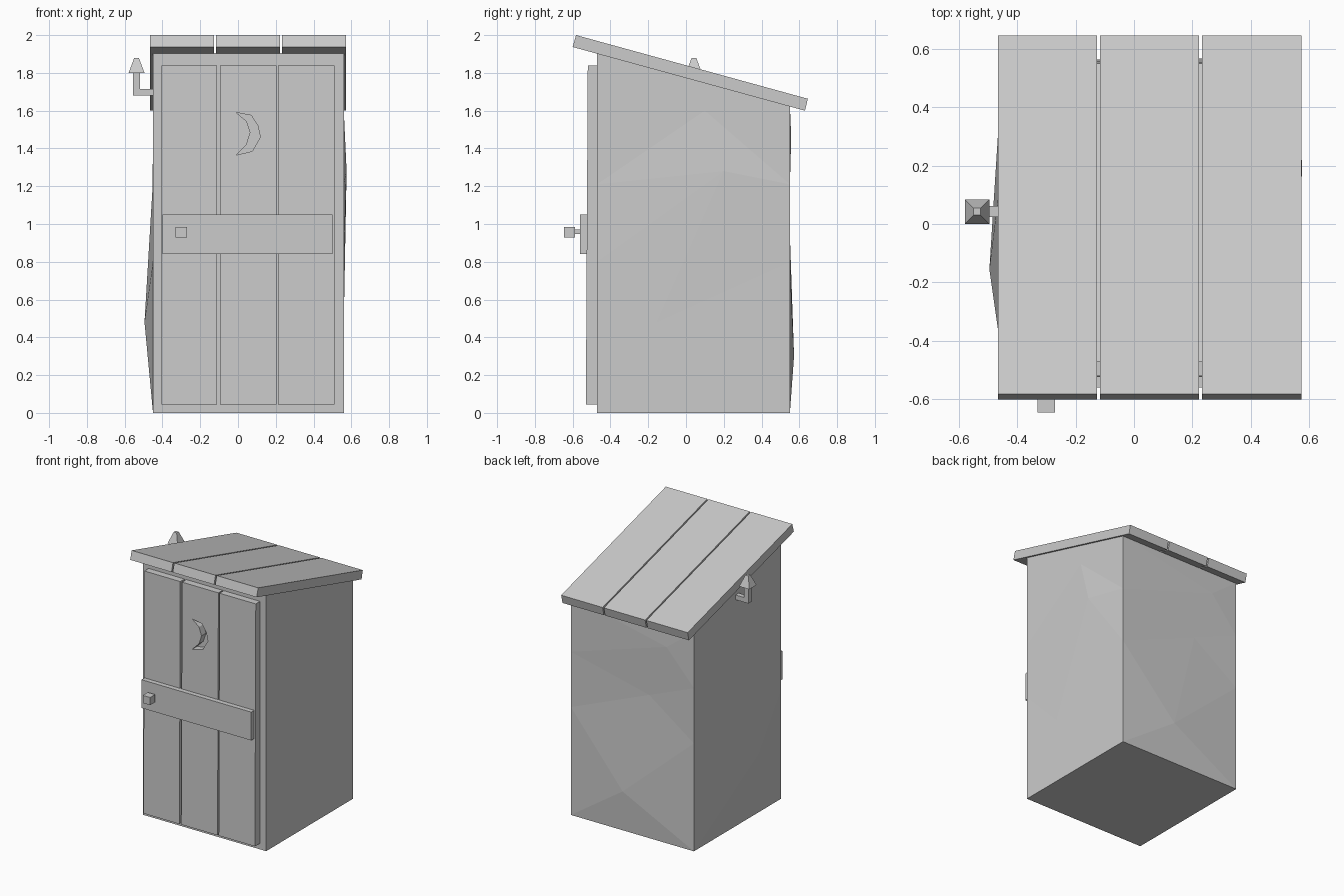
import bpy, bmesh

if "Cube" in bpy.data.objects:
    bpy.data.objects.remove(bpy.data.objects["Cube"])

SLOPE = -0.272


def make(name, verts, faces):
    bm = bmesh.new()
    vs = [bm.verts.new(v) for v in verts]
    for f in faces:
        bm.faces.new([vs[i] for i in f])
    bmesh.ops.remove_doubles(bm, verts=bm.verts, dist=1e-5)
    bmesh.ops.recalc_face_normals(bm, faces=bm.faces)
    me = bpy.data.meshes.new(name)
    bm.to_mesh(me)
    bm.free()
    ob = bpy.data.objects.new(name, me)
    bpy.context.collection.objects.link(ob)
    return ob


def prism(name, profile, a, b, axis):
    """Extrude a 2D profile along x (profile = y,z) or y (profile = x,z)."""
    put = (lambda p, d: (d, p[0], p[1])) if axis == 'x' else (lambda p, d: (p[0], d, p[1]))
    n = len(profile)
    verts = [put(p, a) for p in profile] + [put(p, b) for p in profile]
    faces = [range(n), range(n, 2 * n)]
    faces += [(i, (i + 1) % n, n + (i + 1) % n, n + i) for i in range(n)]
    return make(name, verts, faces)


def box(name, x0, x1, y0, y1, z0, z1):
    return prism(name, [(y0, z0), (y1, z0), (y1, z1), (y0, z1)], x0, x1, 'x')


# Body: walls with slightly warped facets
def column(x, y):
    top = 1.94 + SLOPE * (y + 0.60)
    return [(x, y, z) for z in (0, 0.8, 1.21, top)]


WARP = [(0, 4, 8), (0, 8, 1), (4, 5, 8), (1, 8, 9), (1, 9, 2), (8, 5, 9), (5, 6, 9),
        (2, 9, 10), (2, 10, 3), (9, 6, 10), (6, 7, 10), (3, 10, 7)]
fl, fr = column(-0.45, -0.47), column(0.56, -0.47)
bl, br = column(-0.45, 0.55), column(0.56, 0.55)
walls = [
    (br, bl, [(0.12, 0.572, 0.30), (-0.08, 0.546, 1.06), (-0.23, 0.557, 1.46)]),
    (bl, fl, [(-0.495, -0.155, 0.48), (-0.452, 0.2, 1.2), (-0.45, 0.1, 1.55)]),
    (fr, br, [(0.56, -0.155, 0.48), (0.575, 0.2, 1.28), (0.56, 0.1, 1.6)]),
]
verts, faces = [], []
for a, b, inner in walls:
    o = len(verts)
    verts += a + b + inner
    faces += [[i + o for i in f] for f in WARP]
o = len(verts)
verts += fl + fr + bl + br
faces += [[o + i for i in f] for f in
          ((0, 4, 5, 6, 7, 3, 2, 1), (0, 4, 12, 8), (3, 7, 15, 11))]
make("body", verts, faces)

# Roof planks
roof = [(-0.60, 1.937), (0.63, 1.60), (0.645, 1.663), (-0.582, 2.0)]
for i, (x0, x1) in enumerate([(-0.465, -0.126), (-0.116, 0.223), (0.233, 0.573)]):
    prism(f"roof_plank_{i + 1}", roof, x0, x1, 'x')

# Door planks, leaning slightly
door = [(-0.53, 0.045), (-0.465, 0.045), (-0.465, 1.84), (-0.52, 1.84)]
planks = [prism(f"door_plank_{i + 1}", door, x0, x1, 'x') for i, (x0, x1) in
          enumerate([(-0.405, -0.11), (-0.095, 0.203), (0.213, 0.51)])]

# Crescent cut-out in the middle plank
moon = [(-0.01, 1.59), (0.07, 1.575), (0.105, 1.52), (0.118, 1.46), (0.075, 1.385),
        (-0.01, 1.365), (0.045, 1.42), (0.066, 1.485), (0.045, 1.545)]
cutter = prism("crescent_cutter", moon, -0.7, -0.4, 'y')
cutter.hide_render = True
mod = planks[1].modifiers.new("crescent", 'BOOLEAN')
mod.operation = 'DIFFERENCE'
mod.solver = 'EXACT'
mod.object = cutter
bpy.context.view_layer.objects.active = planks[1]
bpy.ops.object.modifier_apply(modifier=mod.name)
bpy.data.objects.remove(cutter)

# Door crossbar and knob
box("door_crossbar", -0.40, 0.50, -0.56, -0.52, 0.84, 1.05)
box("knob_stem", -0.31, -0.29, -0.60, -0.55, 0.948, 0.97)
box("door_knob", -0.33, -0.27, -0.645, -0.587, 0.928, 0.985)

# Vent pipe: elbow profile and a truncated pyramid cap
elbow = [(-0.555, 1.68), (-0.44, 1.68), (-0.44, 1.715), (-0.518, 1.715),
         (-0.518, 1.81), (-0.555, 1.81)]
prism("vent_pipe", elbow, 0.024, 0.061, 'y')
cx, cy = -0.537, 0.042
cap = [(cx + sx * r, cy + sy * r, z) for r, z in ((0.042, 1.80), (0.012, 1.88))
       for sx, sy in ((-1, -1), (1, -1), (1, 1), (-1, 1))]
make("vent_cap", cap, [(0, 1, 2, 3), (4, 5, 6, 7)] +
     [(i, (i + 1) % 4, 4 + (i + 1) % 4, 4 + i) for i in range(4)])
